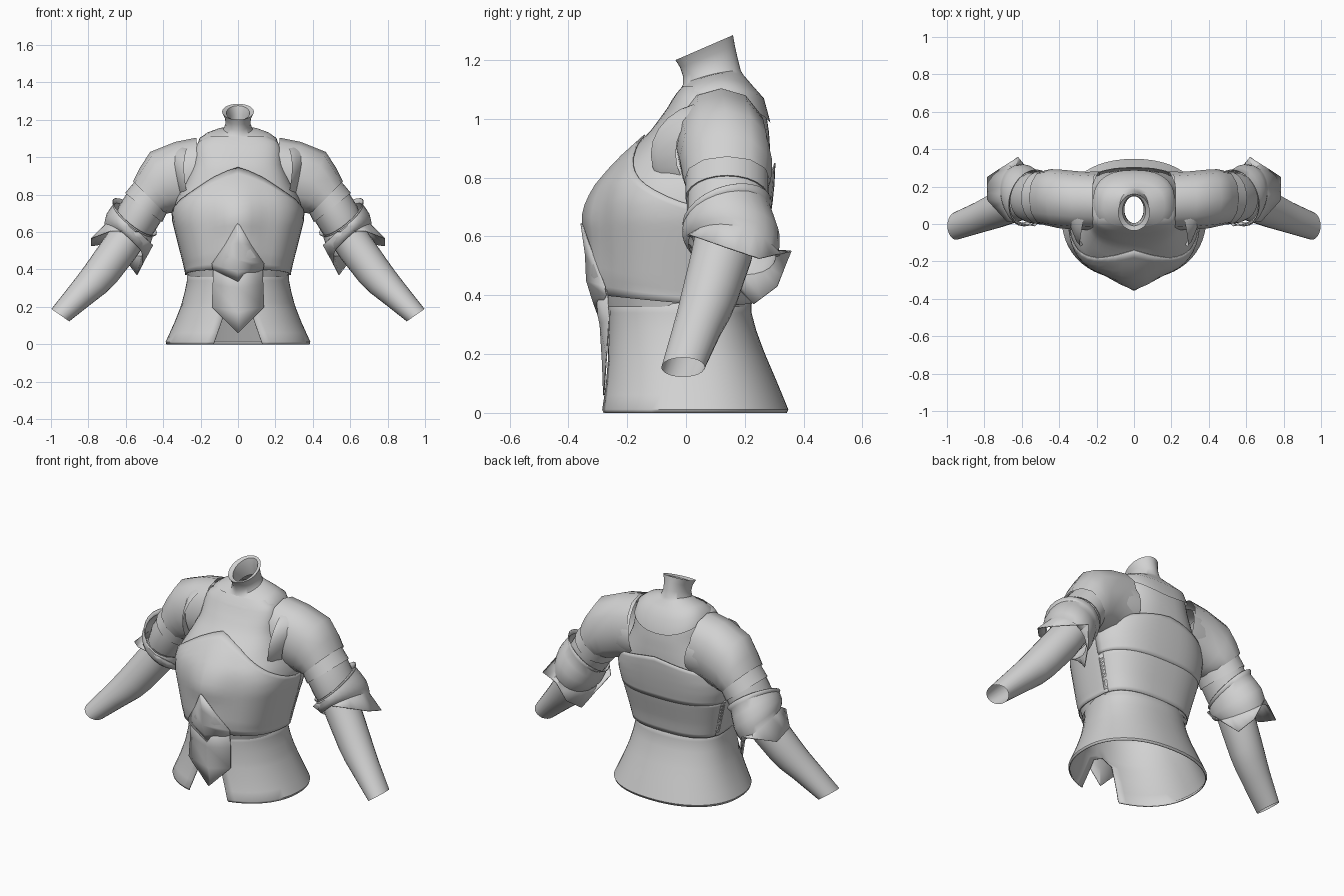
import bpy, bmesh, math
from mathutils import Vector

if "Cube" in bpy.data.objects:
    bpy.data.objects.remove(bpy.data.objects["Cube"])

steel = bpy.data.materials.new("grey_steel")
steel.diffuse_color = (0.64, 0.64, 0.64, 1)
steel.use_nodes = True
steel.node_tree.nodes["Principled BSDF"].inputs["Base Color"].default_value = steel.diffuse_color


def interp(table, v):
    """Linear lookup in a list of (key, value...) rows."""
    if v <= table[0][0]:
        return table[0][1:]
    for a, b in zip(table, table[1:]):
        if v <= b[0]:
            t = (v - a[0]) / (b[0] - a[0])
            return tuple(p + (q - p) * t for p, q in zip(a[1:], b[1:]))
    return table[-1][1:]


def spow(v, e):
    return math.copysign(abs(v) ** e, v)


def skin(name, rings, closed=True, mirror=False, thick=0.0, angle=40):
    """Bridge equal-length rows of points into one surface."""
    bm = bmesh.new()
    rows = [[bm.verts.new(p) for p in r] for r in rings]
    n = len(rows[0])
    for a, b in zip(rows, rows[1:]):
        for i in range(n if closed else n - 1):
            j = (i + 1) % n
            bm.faces.new((a[i], a[j], b[j], b[i]))
    bmesh.ops.remove_doubles(bm, verts=bm.verts, dist=1e-5)
    bmesh.ops.recalc_face_normals(bm, faces=bm.faces)
    me = bpy.data.meshes.new(name)
    bm.to_mesh(me)
    bm.free()
    me.materials.append(steel)
    me.shade_smooth()
    me.set_sharp_from_angle(angle=math.radians(angle))
    ob = bpy.data.objects.new(name, me)
    bpy.context.collection.objects.link(ob)
    if thick:
        m = ob.modifiers.new("thickness", 'SOLIDIFY')
        m.thickness, m.offset = thick, 0
    if mirror:
        ob.modifiers.new("other_side", 'MIRROR')
    return ob


# Torso profile: z, half width, front y, back y, centre ridge height
BODY = [(0.36, .275, -.262, .22, .03), (0.45, .297, -.285, .235, .05),
        (0.58, .33, -.288, .268, .05), (0.66, .35, -.29, .282, .065),
        (0.72, .352, -.285, .29, .055), (0.78, .335, -.27, .295, .035),
        (0.86, .29, -.215, .295, .02), (0.95, .25, -.13, .29, .005),
        (1.03, .24, -.075, .278, 0), (1.08, .225, -.045, .25, 0),
        (1.11, .17, -.02, .21, 0)]


def body(deg, z, off=0.0):
    """Point on the torso; 0 degrees is the front, 90 the left side."""
    w, yf, yb, ridge = interp(BODY, z)
    s, c = math.sin(math.radians(deg)), math.cos(math.radians(deg))
    x = (w + off) * spow(s, .77)
    depth = (.05 - yf + off) if c > 0 else (yb - .05 + off)
    y = .05 - depth * spow(c, .77)
    if c > 0:
        y -= ridge * max(0, 1 - abs(x) / .15)
    return (x, y, z)


def plate(name, d0, d1, low, high, off, rows=10, thick=0.005):
    """Armour plate following the torso between two angles and two edges."""
    n = int((d1 - d0) / 7.5)
    degs = [d0 + (d1 - d0) * i / n for i in range(n + 1)]
    rings = []
    for k in range(rows + 1):
        t = k / rows
        rings.append([body(d, low(d) + (high(d) - low(d)) * t, off(t)) for d in degs])
    return skin(name, rings, closed=False, thick=thick, angle=60)


# Undershell of chest and back
skin("torso_shell", [[body(i * 7.5, z, -.007) for i in range(48)]
                     for z in [.36 + .025 * k for k in range(31)]], angle=60)

# Breastplate with an arched top edge
TOP = [(0, .945), (25, .885), (50, .805), (70, .75), (90, .70), (105, .70)]
plate("breastplate", -105, 105, lambda d: .37 + .03 * max(0, math.cos(math.radians(d))),
      lambda d: interp(TOP, abs(d))[0], lambda t: .004 if t < .05 else 0, rows=16)

# Back plates
plate("lower_back_plate", 97.5, 262.5, lambda d: .37, lambda d: .62 - .0004 * abs(d - 180),
      lambda t: 0)
plate("upper_back_plate", 97.5, 262.5, lambda d: .59, lambda d: .85 - .0012 * abs(d - 180),
      lambda t: .002 + .005 * t ** 3)


# Flared skirt whose ends leave a tapering front notch
def skirt_ring(z, w, yf, yb, n=48):
    notch = .13 - .35 * z if z < .2 else 0
    a0 = math.asin((notch / w) ** (1 / .9))
    out = []
    for i in range(n + 1):
        a = a0 + (2 * math.pi - 2 * a0) * i / n
        s, c = math.sin(a), math.cos(a)
        y = .04 - ((.04 - yf) if c > 0 else (yb - .04)) * spow(c, .9)
        out.append((w * spow(s, .9), y, z))
    return out


SKIRT = [(0, .38, -.292, .34), (.012, .384, -.295, .345), (.06, .362, -.285, .325),
         (.12, .335, -.275, .30), (.19, .308, -.266, .27), (.22, .298, -.262, .258),
         (.28, .282, -.26, .236), (.34, .27, -.258, .22), (.40, .27, -.26, .22)]
skin("waist_skirt", [skirt_ring(*r) for r in SKIRT], closed=False, thick=.006)


# Ridged front plates: rows of (centre y, centre z, half width, side y, side z)
def ridged(name, rows):
    skin(name, [[(-w, ys, zs), (0, yc, zc), (w, ys, zs)] for yc, zc, w, ys, zs in rows],
         closed=False, thick=.004, angle=60)


ridged("belly_plate", [(-.357, .645, .01, -.351, .635), (-.342, .54, .07, -.313, .53),
                       (-.338, .45, .14, -.276, .43), (-.318, .385, .135, -.272, .40),
                       (-.300, .335, .06, -.283, .365)])
ridged("front_tasset", [(-.318, .42, .13, -.268, .43), (-.292, .30, .135, -.262, .32),
                        (-.284, .17, .14, -.270, .20), (-.28, .06, .01, -.279, .068)])

# Gorget and neck: half width, front y, back y, front z, back z, side lift, roundness
NECK = [(.218, -.058, .288, 1.045, .985, .05, .8), (.205, -.048, .265, 1.065, 1.07, .035, .82),
        (.165, -.032, .225, 1.085, 1.115, .03, .9), (.105, -.018, .195, 1.10, 1.15, .025, 1),
        (.078, -.010, .186, 1.118, 1.165, .01, 1), (.066, -.010, .176, 1.145, 1.205, 0, 1),
        (.070, -.020, .166, 1.175, 1.25, 0, 1), (.085, -.036, .160, 1.20, 1.285, 0, 1),
        (.062, -.010, .150, 1.198, 1.275, 0, 1), (.052, .0, .148, 1.16, 1.23, 0, 1),
        (.052, .005, .160, 1.12, 1.17, 0, 1)]


def neck_ring(w, yf, yb, zf, zb, lift, e, n=40):
    out = []
    for i in range(n):
        a = 2 * math.pi * i / n
        s, c = spow(math.sin(a), e), spow(math.cos(a), e)
        out.append((w * s, (yf + yb) / 2 - (yb - yf) / 2 * c,
                    (zf + zb) / 2 + (zf - zb) / 2 * c + lift * s * s))
    return out


skin("gorget_and_neck", [neck_ring(*r) for r in NECK])


# Arm sections: centre x y z, axis x z, half height, half depth
def arm_ring(x, y, z, dx, dz, h, ry, shear=0.0, e=1.0, n=24):
    d = Vector((dx, 0, dz)).normalized()
    u = Vector((-d.z, 0, d.x))
    out = []
    for i in range(n):
        a = 2 * math.pi * i / n
        dy = ry * spow(math.sin(a), e)
        out.append(Vector((x, y, z)) + u * h * spow(math.cos(a), e)
                   + Vector((0, dy, 0)) + d * shear * dy)
    return out


# Armhole lining that swells forward from the chest into the shoulder
ARMHOLE = [(.235, .08, .885, 1, -.12, .175, .20, -.25), (.265, .09, .885, 1, -.15, .18, .19, -.2),
           (.31, .12, .885, 1, -.2, .17, .155, -.1)]
skin("armhole_lining", [arm_ring(*r) for r in ARMHOLE], mirror=True)

PAULDRON = [(.20, .12, .91, 1, -.12, .195, .155), (.30, .125, .90, 1, -.2, .185, .157),
            (.405, .135, .865, .93, -.37, .175, .157), (.445, .14, .82, .8, -.55, .145, .153),
            (.475, .14, .785, .7, -.7, .122, .147)]
skin("pauldron", [arm_ring(*r, e=.9, n=12) for r in PAULDRON], mirror=True, angle=36)

LAMES = [(.45, .14, .81, .7, -.7, .117, .141), (.505, .14, .73, .62, -.78, .126, .142),
         (.503, .14, .732, .62, -.78, .118, .136), (.545, .14, .665, .62, -.78, .118, .136),
         (.58, .14, .60, .62, -.78, .106, .12)]
skin("upper_arm_lames", [arm_ring(*r) for r in LAMES], mirror=True)

FOREARM = [(.55, .135, .63, .64, -.77, .095, .10), (.62, .12, .53, .64, -.77, .10, .105),
           (.72, .08, .395, .63, -.77, .095, .098), (.77, .06, .335, .63, -.77, .089, .092),
           (.83, .035, .275, .61, -.79, .078, .084), (.95, -.01, .155, .57, -.82, .058, .074)]
skin("forearm", [arm_ring(*r) for r in FOREARM], mirror=True)

# Elbow guard: rounded cup ending in a pointed, flared collar
FLARE = [(.785, .13, .565), (.785, .25, .525), (.62, .358, .55), (.585, .31, .43),
         (.54, .23, .37), (.455, .07, .53), (.53, -.01, .60), (.68, .015, .605)]
collar = []
for p, q in zip(FLARE, FLARE[1:] + FLARE[:1]):
    collar += [Vector(p).lerp(Vector(q), k / 3) for k in range(3)]
CUP = [(.552, .14, .68, .64, -.77, .148, .15, -.3), (.56, .14, .665, .64, -.77, .134, .145, -.25),
       (.572, .145, .64, .64, -.77, .139, .155, -.1), (.59, .153, .605, .64, -.77, .143, .163, 0),
       (.603, .157, .575, .64, -.77, .138, .158, .1), (.612, .157, .555, .64, -.77, .13, .15, .2)]
skin("elbow_guard", [arm_ring(*r) for r in CUP] + [collar], mirror=True, thick=.005, angle=33)
